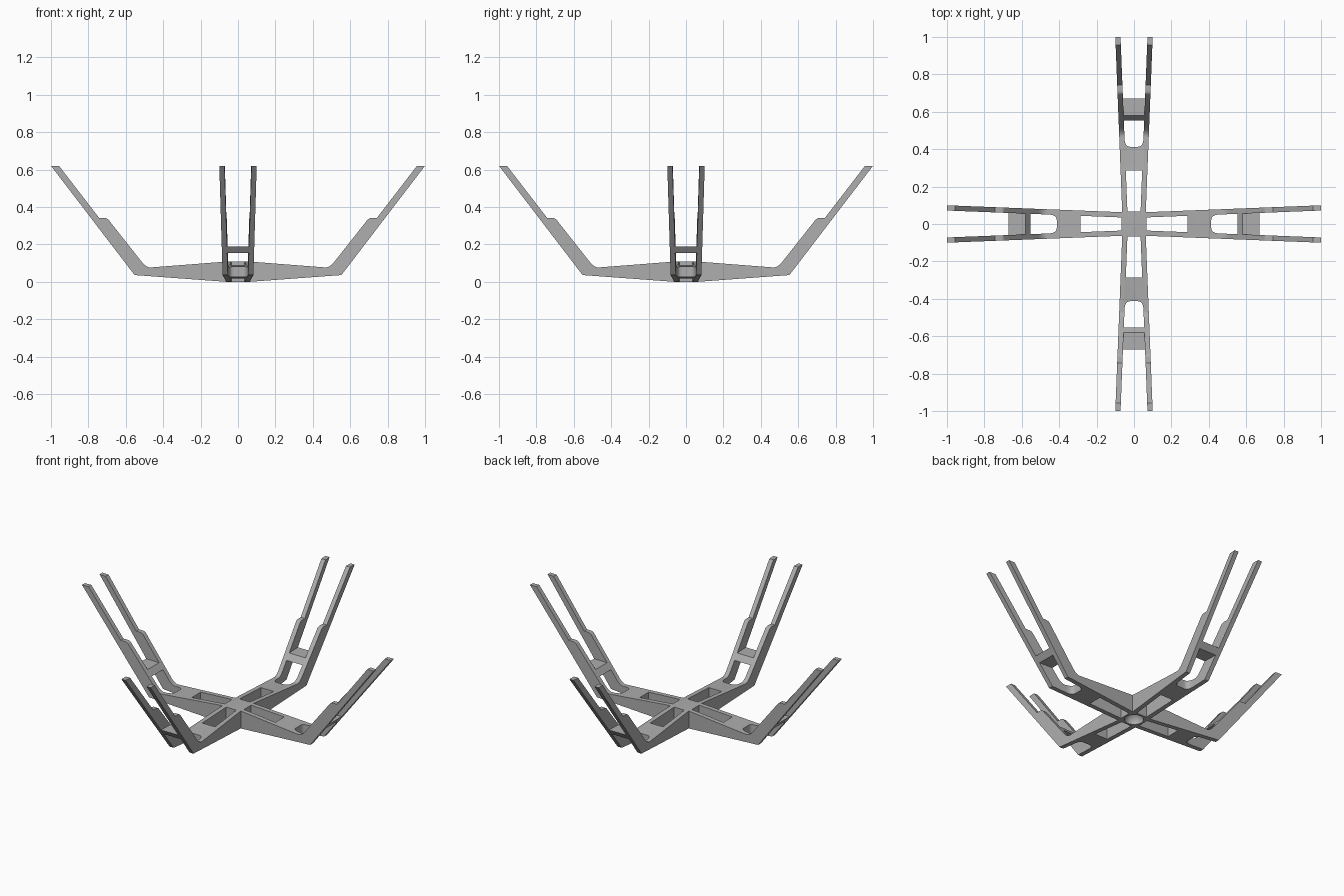
import bpy, bmesh
from math import pi, sin, cos
from mathutils import Matrix, Vector

cube = bpy.data.objects.get("Cube")
if cube:
    bpy.data.objects.remove(cube, do_unlink=True)

grey = bpy.data.materials.new("mid grey")
grey.use_nodes = True
colour = (0.42, 0.42, 0.42, 1)
grey.diffuse_color = colour
grey.node_tree.nodes["Principled BSDF"].inputs["Base Color"].default_value = colour

HUB = 0.063      # half width of the central square
TOP = 0.108      # height of the hub
WALL = 0.028     # thickness of each arm rail


def half_width(x):
    return HUB + 0.037 * (x - HUB) / (1 - HUB)


def arc(a, corner, b, steps=6):
    """Rounded corner between two points."""
    a, corner, b = Vector(a), Vector(corner), Vector(b)
    ts = [i / steps for i in range(steps + 1)]
    return [tuple(a * (1 - t) ** 2 + corner * 2 * t * (1 - t) + b * t * t) for t in ts]


def prism(bm, lower, upper, turn):
    """Solid between two matching outlines, turned about z."""
    spin = Matrix.Rotation(turn, 3, 'Z')
    lo = [bm.verts.new(spin @ Vector(p)) for p in lower]
    hi = [bm.verts.new(spin @ Vector(p)) for p in upper]
    bm.faces.new(lo)
    bm.faces.new(hi)
    n = len(lo)
    return [bm.faces.new((lo[i], lo[(i + 1) % n], hi[(i + 1) % n], hi[i]))
            for i in range(n)]


def plan_prism(bm, outline, z0, z1, turn):
    prism(bm, [(x, y, z0) for x, y in outline], [(x, y, z1) for x, y in outline], turn)


def finish(bm, name):
    bmesh.ops.remove_doubles(bm, verts=bm.verts, dist=1e-4)
    bmesh.ops.recalc_face_normals(bm, faces=bm.faces)
    mesh = bpy.data.meshes.new(name)
    bm.to_mesh(mesh)
    bm.free()
    mesh.materials.append(grey)
    obj = bpy.data.objects.new(name, mesh)
    bpy.context.collection.objects.link(obj)
    return obj


# Side profile of one arm: the last edge is the joint with the hub
profile = [(HUB, 0), (0.553, 0.036), (1, 0.62), (0.957, 0.62), (0.742, 0.341)]
profile += arc((0.715, 0.341), (0.7, 0.341), (0.692, 0.331), 4)
profile += arc((0.518, 0.111), (0.49, 0.075), (0.465, 0.077))
profile += [(HUB, TOP)]

# Frame: four arms joined to a square hub
bm = bmesh.new()
for k in range(4):
    sides = prism(bm, [(x, -half_width(x), z) for x, z in profile],
                  [(x, half_width(x), z) for x, z in profile], k * pi / 2)
    bmesh.ops.delete(bm, geom=[sides[-1]], context='FACES_ONLY')
for z in (0, TOP):
    bm.faces.new([bm.verts.new((x * HUB, y * HUB, z))
                  for x, y in ((-1, -1), (1, -1), (1, 1), (-1, 1))])
frame = finish(bm, "four_arm_frame")


def channel(x0, x1):
    """Plan outline of the gap between the rails."""
    a, b = half_width(x0) - WALL, half_width(x1) - WALL
    return [(x0, -a), (x1, -b), (x1, b), (x0, a)]


# Cutters: inner slot, rounded elbow slot and gap above the crossbar
bm = bmesh.new()
for k in range(4):
    turn = k * pi / 2
    plan_prism(bm, channel(0.066, 0.287), -0.1, 0.3, turn)
    slot = channel(0.413, 0.9)
    w0, w1 = slot[3][1], half_width(0.455) - WALL
    rounded = arc((0.455, w1), (0.413, w0), (0.413, 0.022))
    rounded += [(x, -y) for x, y in reversed(rounded)]
    plan_prism(bm, rounded + slot[1:3], -0.1, 0.155, turn)
    plan_prism(bm, channel(0.45, 1.2), 0.19, 0.9, turn)

# Round dished recess under the hub
bmesh.ops.create_uvsphere(bm, u_segments=32, v_segments=16, radius=0.054)
cutter = finish(bm, "opening_cutter")
cutter.hide_render = True

# Cut the openings and keep the plain mesh
cut = frame.modifiers.new("openings", 'BOOLEAN')
cut.operation = 'DIFFERENCE'
cut.solver = 'EXACT'
cut.object = cutter
for obj in bpy.context.selected_objects:
    obj.select_set(False)
bpy.context.view_layer.objects.active = frame
frame.select_set(True)
bpy.ops.object.modifier_apply(modifier=cut.name)
bpy.data.objects.remove(cutter, do_unlink=True)
bpy.ops.object.shade_smooth_by_angle(angle=0.52)
